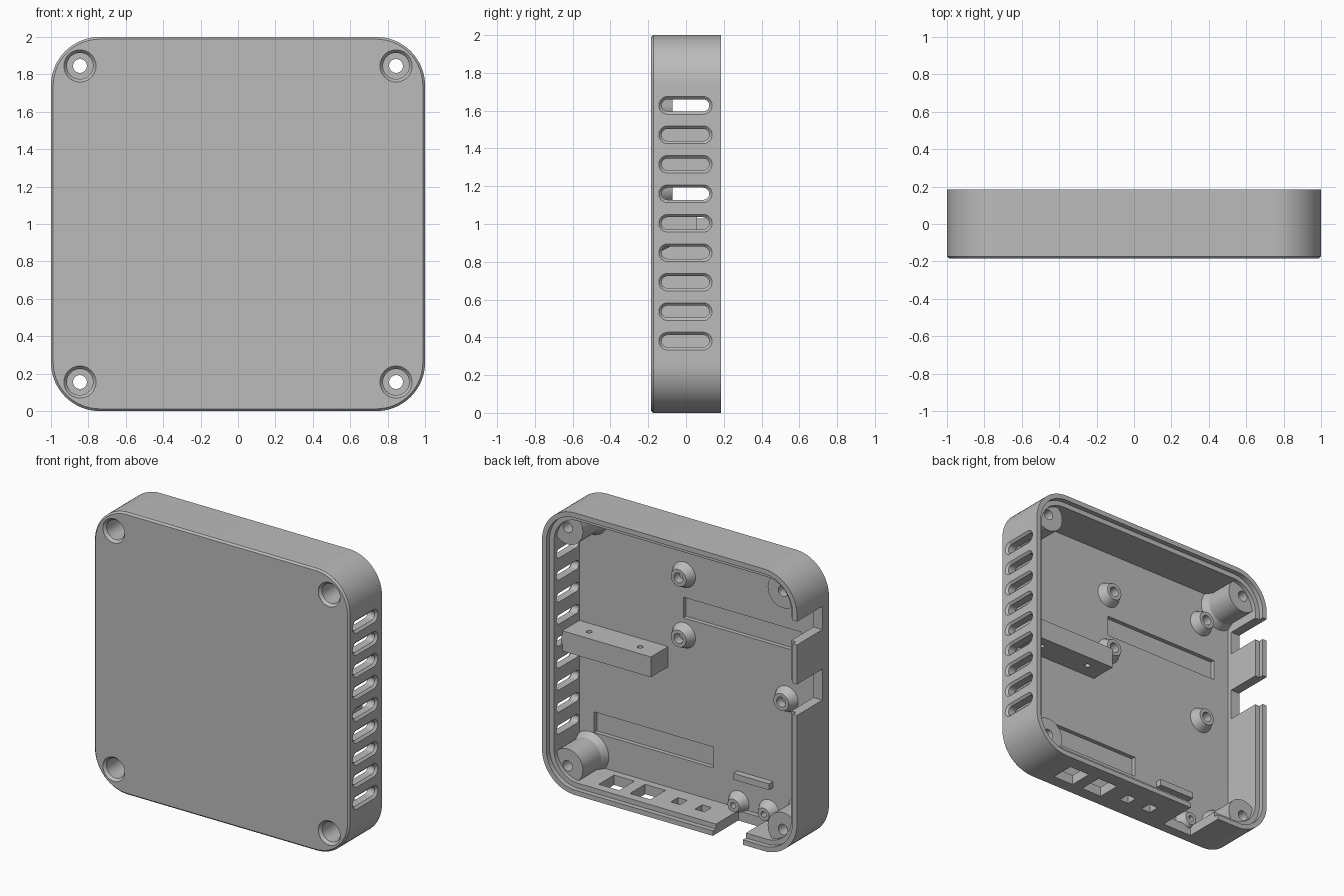
import bpy, bmesh, math
from mathutils import Vector

if "Cube" in bpy.data.objects:
    bpy.data.objects.remove(bpy.data.objects["Cube"])

FLOOR, BACK = -0.135, 0.185
grey = bpy.data.materials.new("grey plastic")
grey.diffuse_color = (0.5, 0.5, 0.5, 1)
grey.use_nodes = True
grey.node_tree.nodes["Principled BSDF"].inputs["Base Color"].default_value = grey.diffuse_color


def ring(axis, depth, u, v, hu, hv, r, n=12):
    """Rounded rectangle across an axis: y -> (x, z), x -> (y, z), z -> (x, y)."""
    pts = []
    for k, (su, sv) in enumerate([(1, 1), (-1, 1), (-1, -1), (1, -1)]):
        for i in range(n + 1):
            a = math.pi / 2 * (k + i / n)
            p = (u + su * (hu - r) + r * math.cos(a), v + sv * (hv - r) + r * math.sin(a))
            pts.append({"y": (p[0], depth, p[1]), "x": (depth, *p), "z": (*p, depth)}[axis])
    return pts


def circles(axis, u, v, steps, n=8):
    return [ring(axis, d, u, v, r, r, r, n) for r, d in steps]


def loft(bm, rings):
    """Skin a closed solid through a stack of rings."""
    part = bmesh.new()
    rows = [[part.verts.new(p) for p in pts] for pts in rings]
    n = len(rows[0])
    for a, b in zip(rows, rows[1:]):
        for i in range(n):
            part.faces.new((a[i], a[(i + 1) % n], b[(i + 1) % n], b[i]))
    part.faces.new(rows[0])
    part.faces.new(rows[-1])
    bmesh.ops.remove_doubles(part, verts=part.verts, dist=1e-5)
    bmesh.ops.recalc_face_normals(part, faces=part.faces)
    tmp = bpy.data.meshes.new("tmp")
    part.to_mesh(tmp)
    part.free()
    bm.from_mesh(tmp)
    bpy.data.meshes.remove(tmp)


def box(bm, lo, hi):
    lo, hi = Vector(lo), Vector(hi)
    vs = bmesh.ops.create_cube(bm, size=1)["verts"]
    for v in vs:
        v.co = (lo + hi) / 2 + v.co * (hi - lo)


def make(bm, name):
    me = bpy.data.meshes.new(name)
    bm.to_mesh(me)
    bm.free()
    me.materials.append(grey)
    ob = bpy.data.objects.new(name, me)
    bpy.context.collection.objects.link(ob)
    return ob


def combine(ob, tool, operation):
    mod = ob.modifiers.new("cut", "BOOLEAN")
    mod.object, mod.operation, mod.solver = tool, operation, "EXACT"
    bpy.context.view_layer.objects.active = ob
    bpy.ops.object.modifier_apply(modifier=mod.name)


def outline(inset, y):
    return ring("y", y, 0, 1, 1 - inset, 1 - inset, 0.26 - inset, 16)


corners = [(sx * 0.845, 1 + sz * 0.845) for sx in (-1, 1) for sz in (-1, 1)]

# Open-backed shell with chamfered front and stepped rim
bm = bmesh.new()
loft(bm, [outline(0.012, -BACK), outline(0, -0.173), outline(0, BACK), outline(0.035, BACK),
          outline(0.035, 0.15), outline(0.07, 0.15), outline(0.07, FLOOR)])
shell = make(bm, "case_shell")

# Corner screw bosses, flared at the floor and trimmed to the wall
bm = bmesh.new()
for x, z in corners:
    loft(bm, circles("y", x, z, [(0.145, FLOOR - 0.005), (0.145, FLOOR), (0.12, -0.085), (0.12, 0.12)], 12))
bosses = make(bm, "screw_bosses")
bm = bmesh.new()
loft(bm, [outline(0.036, -0.16), outline(0.036, 0.14)])
trim = make(bm, "boss_trim")
combine(bosses, trim, "INTERSECT")

# Countersunk screw holes through front and bosses
bm = bmesh.new()
for x, z in corners:
    loft(bm, circles("y", x, z, [(0.086, -0.2), (0.086, -0.184), (0.07, -0.165), (0.07, 0.04),
                                 (0.037, 0.04), (0.037, 0.2)], 10))
screw_cut = make(bm, "screw_cutter")
combine(shell, screw_cut, "DIFFERENCE")
combine(bosses, screw_cut, "DIFFERENCE")

# Openings in the walls and pockets in the floor
bm = bmesh.new()
for i in range(9):  # vent slots with chamfered outer edge
    z = 0.38 + 0.156 * i
    loft(bm, [ring("x", d, -0.003, z, 0.126 + e, 0.032 + e, 0.032 + e, 8)
              for d, e in ((0.9, 0), (0.985, 0), (1.001, 0.016), (1.02, 0.016))])
for z0, z1 in ((1.03, 1.25), (1.53, 1.695)):  # side connector notches
    box(bm, (-1.1, -0.10, z0), (-0.9, 0.3, z1))
box(bm, (-0.575, -0.10, -0.1), (-0.34, 0.3, 0.1))  # bottom cable notch
for x, w, h in ((0.544, 0.08, 0.085), (0.30, 0.08, 0.085), (0.055, 0.036, 0.04), (-0.135, 0.036, 0.04)):
    box(bm, (x - w, -h, -0.1), (x + w, h, 0.1))  # bottom ports
for x0, x1, z in ((-0.81, 0.115, 1.375), (-0.12, 0.815, 0.375)):  # floor pockets
    box(bm, (x0, FLOOR - 0.03, z - 0.073), (x1, 0, z + 0.073))
openings = make(bm, "opening_cutter")
combine(shell, openings, "DIFFERENCE")

# Board standoffs: tapered with a blind hole
bm = bmesh.new()
stands = [(0.11, 1.61, 0.09, 0.06, 0.035), (0.11, 1.18, 0.09, 0.06, 0.035),
          (-0.695, 0.945, 0.09, 0.06, 0.035), (-0.695, 1.69, 0.09, 0.06, 0.035),
          (-0.32, 0.112, 0.08, 0.045, 0.02), (-0.557, 0.112, 0.08, 0.045, 0.02)]
for x, z, base, top, hole in stands:
    loft(bm, circles("y", x, z, [(base, FLOOR - 0.003), (base, FLOOR), (top, -0.072),
                                 (hole, -0.072), (hole, FLOOR + 0.002)]))
standoffs = make(bm, "board_standoffs")

# Mounting bar on the vented wall with two drilled holes
bm = bmesh.new()
box(bm, (0.235, FLOOR - 0.003, 0.922), (0.935, 0.058, 1.066))
bar = make(bm, "mounting_bar")
bm = bmesh.new()
for x in (0.38, 0.78):
    loft(bm, circles("z", x, -0.03, [(0.019, 0.8), (0.019, 1.2)], 6))
drill = make(bm, "drill_cutter")
combine(bar, drill, "DIFFERENCE")

# Small locating rib on the floor
bm = bmesh.new()
box(bm, (-0.588, FLOOR - 0.003, 0.285), (-0.308, -0.09, 0.33))
rib = make(bm, "locating_rib")

for tool in (trim, screw_cut, openings, drill):
    bpy.data.objects.remove(tool)
for ob in (shell, bosses, standoffs, bar, rib):
    bpy.ops.object.select_all(action="DESELECT")
    ob.select_set(True)
    bpy.context.view_layer.objects.active = ob
    bpy.ops.object.shade_smooth_by_angle(angle=math.radians(25))
